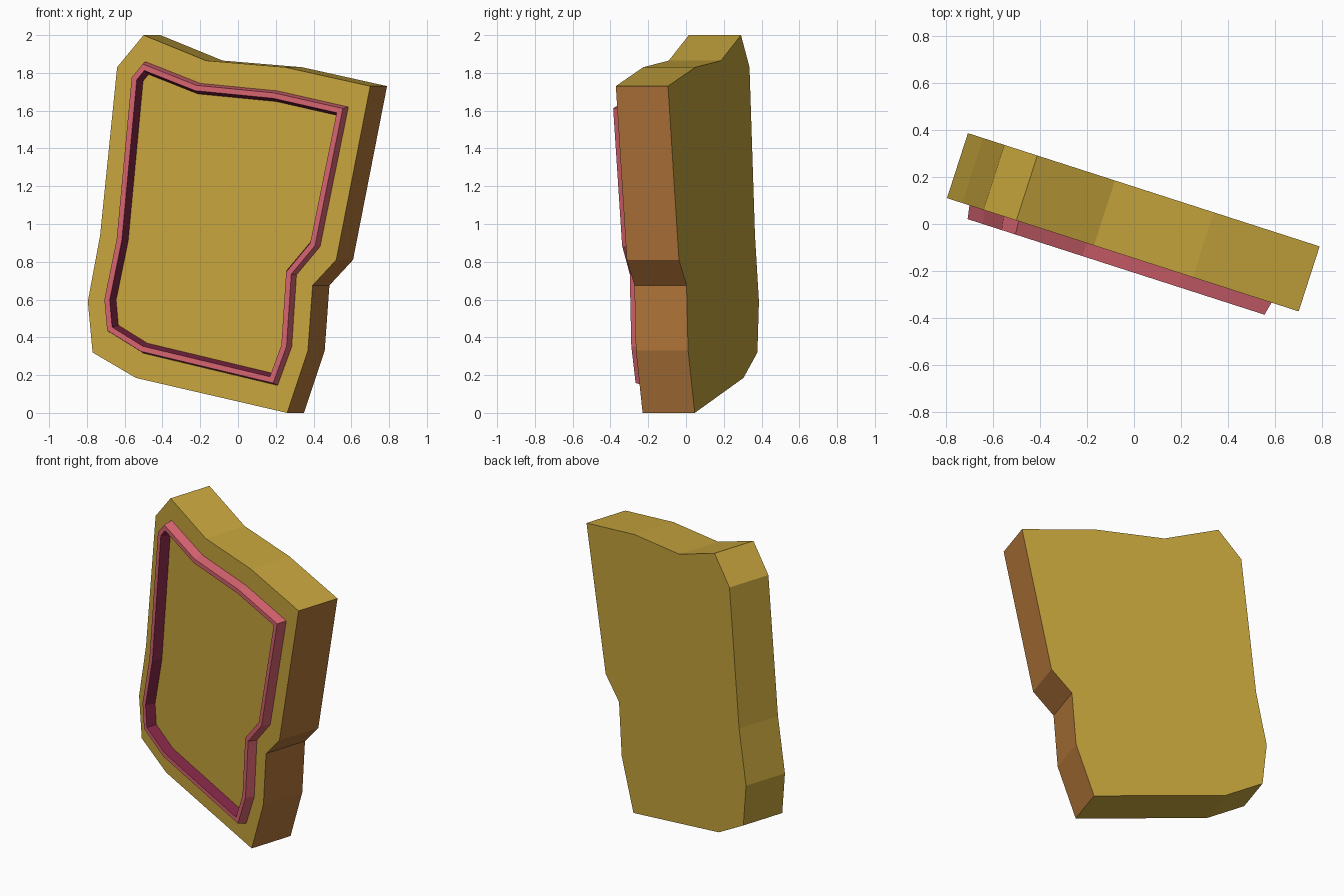
import bpy, bmesh, math
from mathutils import Vector

if "Cube" in bpy.data.objects:
    bpy.data.objects.remove(bpy.data.objects["Cube"])

C, S = 0.952, 0.307      # slab is turned about z
THICK = 0.29


def material(name, rgb):
    m = bpy.data.materials.new(name)
    m.diffuse_color = (*rgb, 1)
    m.use_nodes = True
    m.node_tree.nodes["Principled BSDF"].inputs["Base Color"].default_value = m.diffuse_color
    return m


gold = material("gold", (0.57, 0.375, 0.047))
brown = material("orange brown", (0.46, 0.185, 0.043))
pink = material("pink", (0.68, 0.127, 0.162))
maroon = material("maroon", (0.205, 0.018, 0.054))


def place(x, z, d):
    """Point on the slanted front plane, moved d towards the viewer."""
    return Vector((x - S * d, 0.11 - 0.322 * (x + 0.795) - C * d, z))


def inset(points, amount):
    """Mitred inward offset of an anticlockwise (x, z) outline."""
    pts = [Vector((x / C, z)) for x, z in points]
    out = []
    for i, p in enumerate(pts):
        a = (p - pts[i - 1]).normalized()
        b = (pts[(i + 1) % len(pts)] - p).normalized()
        na, nb = Vector((-a.y, a.x)), Vector((-b.y, b.x))
        q = p + (na + nb) * (amount / (1 + na.dot(nb)))
        out.append((q.x * C, q.y))
    return out


def finish(name, bm, mats):
    mesh = bpy.data.meshes.new(name)
    bm.to_mesh(mesh)
    bm.free()
    for m in mats:
        mesh.materials.append(m)
    ob = bpy.data.objects.new(name, mesh)
    bpy.context.collection.objects.link(ob)
    return ob


# Slab: irregular outline with straight thickness, right-hand edges brown
outline = [(-0.50, 2.0), (-0.64, 1.83), (-0.73, 0.94), (-0.795, 0.59),
           (-0.77, 0.32), (-0.54, 0.185), (0.26, 0.0), (0.37, 0.33),
           (0.395, 0.675), (0.52, 0.81), (0.70, 1.73), (0.25, 1.83),
           (-0.17, 1.865)]
bm = bmesh.new()
front = [bm.verts.new(place(x, z, 0)) for x, z in outline]
back = [bm.verts.new(place(x, z, -THICK)) for x, z in outline]
bm.faces.new(front)
bm.faces.new(back[::-1])
n = len(outline)
for i in range(n):
    j = (i + 1) % n
    bm.faces.new((front[i], back[i], back[j], front[j]))
bmesh.ops.recalc_face_normals(bm, faces=bm.faces)
side = Vector((C, -S, 0))
for f in bm.faces:
    f.normal_update()
    f.material_index = 1 if f.normal.dot(side) > 0.5 else 0
finish("slab", bm, [gold, brown])

# Raised rim: tapered band following the outline, maroon on the inner wall
rim = [(-0.49, 1.86), (-0.555, 1.78), (-0.635, 0.92), (-0.70, 0.60),
       (-0.685, 0.43), (-0.50, 0.315), (0.21, 0.145), (0.285, 0.35),
       (0.31, 0.73), (0.435, 0.88), (0.585, 1.62), (0.21, 1.705),
       (-0.20, 1.745)]
section = [(0, -0.003), (0.011, 0.058), (0.04, 0.058), (0.058, -0.003)]
bm = bmesh.new()
loops = [[bm.verts.new(place(x, z, d)) for x, z in inset(rim, o)]
         for o, d in section]
n = len(rim)
for k in range(len(section)):
    a, b = loops[k], loops[(k + 1) % len(section)]
    for i in range(n):
        j = (i + 1) % n
        f = bm.faces.new((a[i], a[j], b[j], b[i]))
        f.material_index = 1 if k == 2 else 0
bmesh.ops.recalc_face_normals(bm, faces=bm.faces)
finish("raised_rim", bm, [pink, maroon])
